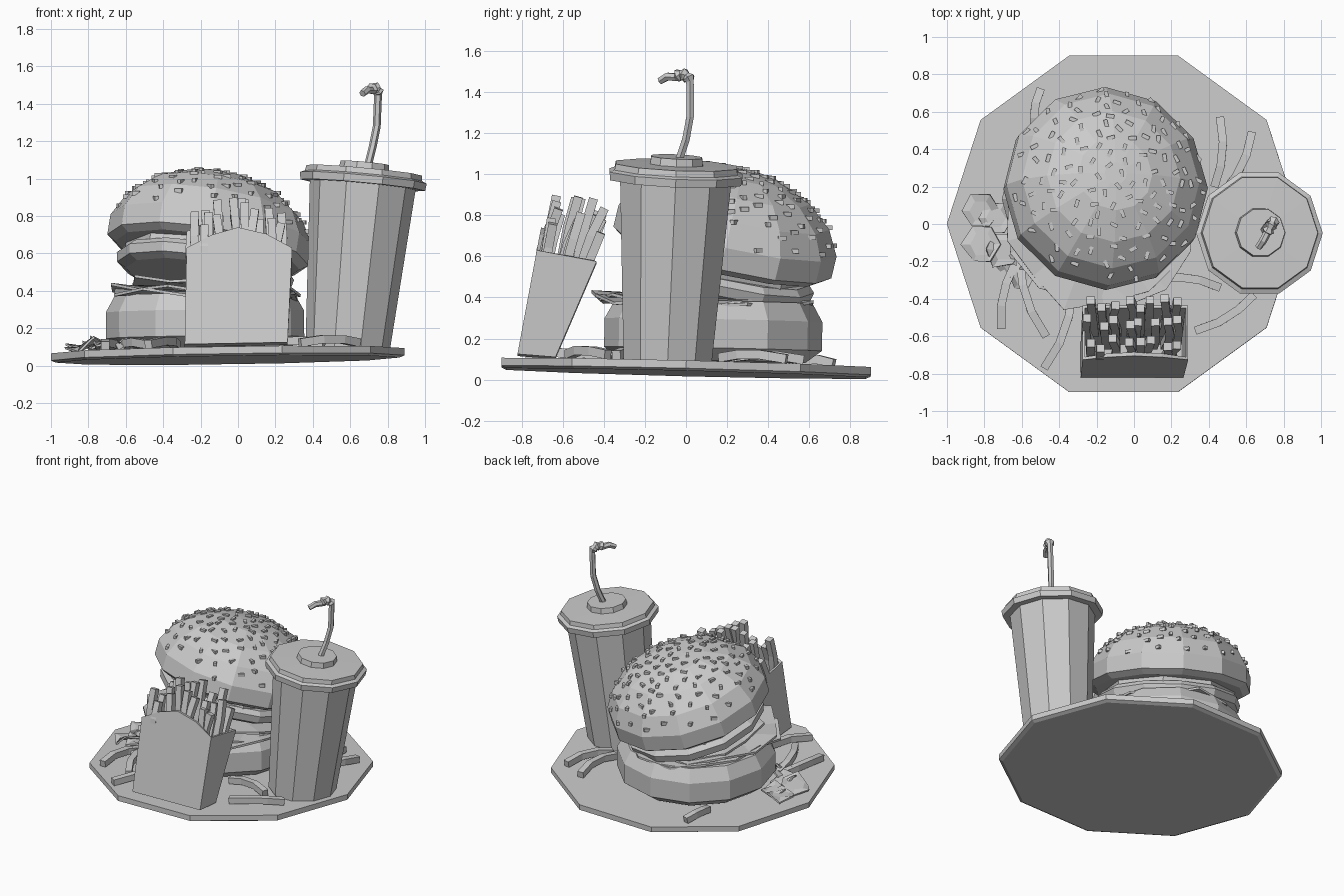
import bpy, bmesh, math, random
from mathutils import Matrix, Vector
from mathutils.bvhtree import BVHTree

random.seed(4)
if "Cube" in bpy.data.objects:
    bpy.data.objects.remove(bpy.data.objects["Cube"])

clay = bpy.data.materials.new("light grey")
clay.use_nodes = True
GREY = (0.6, 0.6, 0.6, 1)
clay.diffuse_color = GREY
clay.node_tree.nodes["Principled BSDF"].inputs["Base Color"].default_value = GREY


def finish(name, bm, thickness=0):
    bmesh.ops.recalc_face_normals(bm, faces=bm.faces)
    mesh = bpy.data.meshes.new(name)
    bm.to_mesh(mesh)
    mesh.materials.append(clay)
    obj = bpy.data.objects.new(name, mesh)
    bpy.context.collection.objects.link(obj)
    if thickness:
        solid = obj.modifiers.new("thickness", "SOLIDIFY")
        solid.thickness = thickness
    return obj


def tilt(loc, lean_x, lean_y):
    turn = Vector((0, 0, 1)).rotation_difference(Vector((lean_x, lean_y, 1)))
    return Matrix.Translation(loc) @ turn.to_matrix().to_4x4()


def skin(bm, rings):
    """Join rings of vertices into a closed body."""
    n = len(rings[0])
    for a, b in zip(rings, rings[1:]):
        for i in range(n):
            j = (i + 1) % n
            bm.faces.new((a[i], a[j], b[j], b[i]))
    bm.faces.new(rings[0][::-1])
    bm.faces.new(rings[-1])


def lathe(name, profile, n, matrix):
    bm = bmesh.new()
    rings = []
    for r, z in profile:
        angles = [math.tau * i / n for i in range(n)]
        rings.append([bm.verts.new(matrix @ Vector((r * math.cos(a), r * math.sin(a), z)))
                      for a in angles])
    skin(bm, rings)
    tree = BVHTree.FromBMesh(bm)
    finish(name, bm)
    bm.free()
    return tree


def sweep(name, points, radii, n, ref):
    bm = bmesh.new()
    pts = [Vector(p) for p in points]
    rings = []
    for k, p in enumerate(pts):
        t = (pts[min(k + 1, len(pts) - 1)] - pts[max(k - 1, 0)]).normalized()
        u = t.cross(Vector(ref)).normalized()
        v = t.cross(u)
        ring = []
        for i in range(n):
            a = math.tau * (i + 0.5) / n
            ring.append(bm.verts.new(p + radii[k] * (u * math.cos(a) + v * math.sin(a))))
        rings.append(ring)
    skin(bm, rings)
    finish(name, bm)
    bm.free()


def leaf(name, matrix, radius, wave, n=12, thickness=0.015):
    """Ruffled thin sheet with a ragged rim."""
    bm = bmesh.new()
    hub = bm.verts.new(matrix @ Vector((0, 0, 0)))
    inner, outer = [], []
    for i in range(n):
        a = math.tau * i / n
        d = Vector((math.cos(a), math.sin(a), 0))
        inner.append(bm.verts.new(matrix @ (d * radius * 0.6)))
        rim = d * radius * random.uniform(0.88, 1.06)
        rim.z = wave * (1 if i % 2 else -1) * random.uniform(0.3, 1)
        outer.append(bm.verts.new(matrix @ rim))
    for i in range(n):
        j = (i + 1) % n
        bm.faces.new((hub, inner[i], inner[j]))
        bm.faces.new((inner[i], outer[i], outer[j], inner[j]))
    finish(name, bm, thickness)
    bm.free()


def plate_z(x, y):
    return 0.08 + 0.015 * x - 0.025 * y


# Plate
lathe("plate", [(0.92, 0), (0.945, 0.012), (0.945, 0.05)], 10,
      tilt((-0.055, 0, 0.03), -0.015, 0.025))

# Lower bun
lathe("lower_bun", [(0.45, 0), (0.53, 0.06), (0.53, 0.2), (0.48, 0.29)], 12,
      tilt((-0.175, 0.13, 0.09), -0.01, 0.02))

# Salad between the buns
leaf("lettuce_lower", tilt((-0.17, 0.08, 0.385), 0.03, 0.03), 0.53, 0.025, 14)
leaf("lettuce_middle", tilt((-0.19, 0.03, 0.405), 0.04, 0.03), 0.51, 0.025, 13)
leaf("lettuce_upper", tilt((-0.15, 0.11, 0.425), 0.07, 0.08), 0.46, 0.02, 12)

# Tipped upper half: patty, cheese and crown
top = tilt((-0.165, 0.17, 0.59), 0.16, 0.24)
lathe("patty", [(0.42, -0.135), (0.47, -0.11), (0.48, -0.06), (0.45, -0.03)], 12, top)
lathe("cheese", [(0.44, -0.035), (0.44, 0.005)], 8, top)
crown = lathe("upper_bun", [(0.5, 0), (0.545, 0.03), (0.545, 0.14), (0.48, 0.26),
                            (0.36, 0.36), (0.2, 0.425), (0.06, 0.44)], 12, top)

# Sesame seeds laid on the crown
axis = top.to_3x3() @ Vector((0, 0, 1))
seeds = bmesh.new()
COUNT = 135
for i in range(COUNT):
    r = 0.525 * math.sqrt((i + 0.5) / COUNT)
    a = i * 2.39996 + random.uniform(-0.1, 0.1)
    start = top @ Vector((r * math.cos(a), r * math.sin(a), 1))
    hit, normal, _, _ = crown.ray_cast(start, -axis)
    if hit is None:
        continue
    if normal.dot(axis) < 0:
        normal = -normal
    turn = Vector((0, 0, 1)).rotation_difference(normal).to_matrix().to_4x4()
    spin = Matrix.Rotation(random.uniform(0, math.pi), 4, "Z")
    size = Matrix.Diagonal((0.042, 0.02, 0.022, 1))
    bmesh.ops.create_cube(seeds, size=1, matrix=Matrix.Translation(hit) @ turn @ spin @ size)
finish("sesame_seeds", seeds)
seeds.free()

# Drink cup with stepped lid
cup = tilt((0.585, -0.09, 0.085), 0.093, 0.045)
lathe("cup", [(0.225, 0), (0.285, 0.9)], 10, cup)
lathe("cup_lid", [(0.335, 0.885), (0.34, 0.925), (0.315, 0.935), (0.31, 0.965),
                  (0.135, 0.968), (0.13, 1.005)], 10, cup)

# Bent straw with a ribbed elbow
straw = [(0.69, -0.04, 1.05), (0.72, 0.0, 1.17), (0.742, 0.02, 1.28), (0.748, 0.02, 1.43)]
widths = [0.021] * 4
for i in range(7):
    a = math.radians(15 + 20 * i)
    straw.append((0.75 - 0.014 * (1 - math.cos(a)) * 1.6, -0.02 + 0.04 * math.cos(a),
                  1.44 + 0.045 * math.sin(a)))
    widths.append(0.034 if i % 2 else 0.021)
straw += [(0.69, -0.09, 1.475), (0.665, -0.125, 1.455)]
widths += [0.021, 0.019]
sweep("straw", straw, widths, 6, (1, 0, 0))

# Fry carton: open box, arched front
bm = bmesh.new()
front = [(-0.285, -0.82, 0.115), (0.265, -0.82, 0.125), (0.29, -0.726, 0.63),
         (0.15, -0.712, 0.705), (0, -0.705, 0.74), (-0.14, -0.712, 0.7), (-0.275, -0.726, 0.63)]
back = [(-0.285, -0.635, 0.1), (0.265, -0.635, 0.11), (0.29, -0.435, 0.575), (-0.275, -0.435, 0.565)]
f = [bm.verts.new(p) for p in front]
b = [bm.verts.new(p) for p in back]
for face in (f, b[::-1], (f[1], b[1], b[2], f[2]), (b[0], f[0], f[6], b[3]),
             (f[0], b[0], b[1], f[1])):
    bm.faces.new(face)
finish("fry_carton", bm, 0.02)
bm.free()

# Fries standing in the carton, in three leaning rows
for row in range(3):
    for i in range(8):
        x = -0.225 + 0.45 * i / 7 + random.uniform(-0.015, 0.015)
        low = Vector((x * 0.95, -0.72 + 0.07 * row, 0.3))
        high = Vector((x * 1.05, -0.64 + 0.11 * row + random.uniform(-0.03, 0.03),
                       0.87 - 1.6 * x * x + random.uniform(-0.08, 0.03)))
        bow = Vector((random.uniform(-0.02, 0.02), random.uniform(-0.03, 0.0), 0))
        path = [low, low.lerp(high, 0.4) + bow, low.lerp(high, 0.75) + bow, high]
        sweep("carton_fry", path, [0.031] * 4, 4, (1, 0, 0))

# Loose fries on the plate: start and end in plan
loose = [((0.43, 0.2), (0.46, 0.57)), ((0.48, 0.17), (0.63, 0.49)),
         ((-0.53, 0.5), (-0.5, 0.72)), ((-0.64, -0.22), (-0.71, -0.56)),
         ((-0.61, -0.2), (-0.47, -0.6)), ((-0.33, -0.36), (-0.48, -0.77)),
         ((0.64, -0.38), (0.33, -0.57)), ((0.14, -0.29), (0.46, -0.34))]
for a, c in loose:
    a, c = Vector((*a, 0)), Vector((*c, 0))
    side = (c - a).cross(Vector((0, 0, 1))) * random.choice((-0.08, 0.08))
    path = []
    for s in (0, 0.3, 0.65, 1):
        p = a.lerp(c, s) + side * math.sin(math.pi * s)
        p.z = plate_z(p.x, p.y) + 0.024 + 0.02 * math.sin(math.pi * s)
        path.append(p)
    sweep("loose_fry", path, [0.031] * 4, 4, (0, 0, 1))

# Crumpled lettuce scraps beside the burger
scraps = [(-0.82, 0.07, 0.1), (-0.74, 0.03, 0.09), (-0.81, -0.11, 0.11),
          (-0.7, -0.14, 0.1), (-0.64, -0.22, 0.1), (-0.6, -0.28, 0.07)]
for x, y, r in scraps:
    place = tilt((x, y, plate_z(x, y) + 0.03), random.uniform(-0.3, 0.3), random.uniform(-0.3, 0.3))
    leaf("lettuce_scrap", place, r, 0.03, 6, 0.012)
